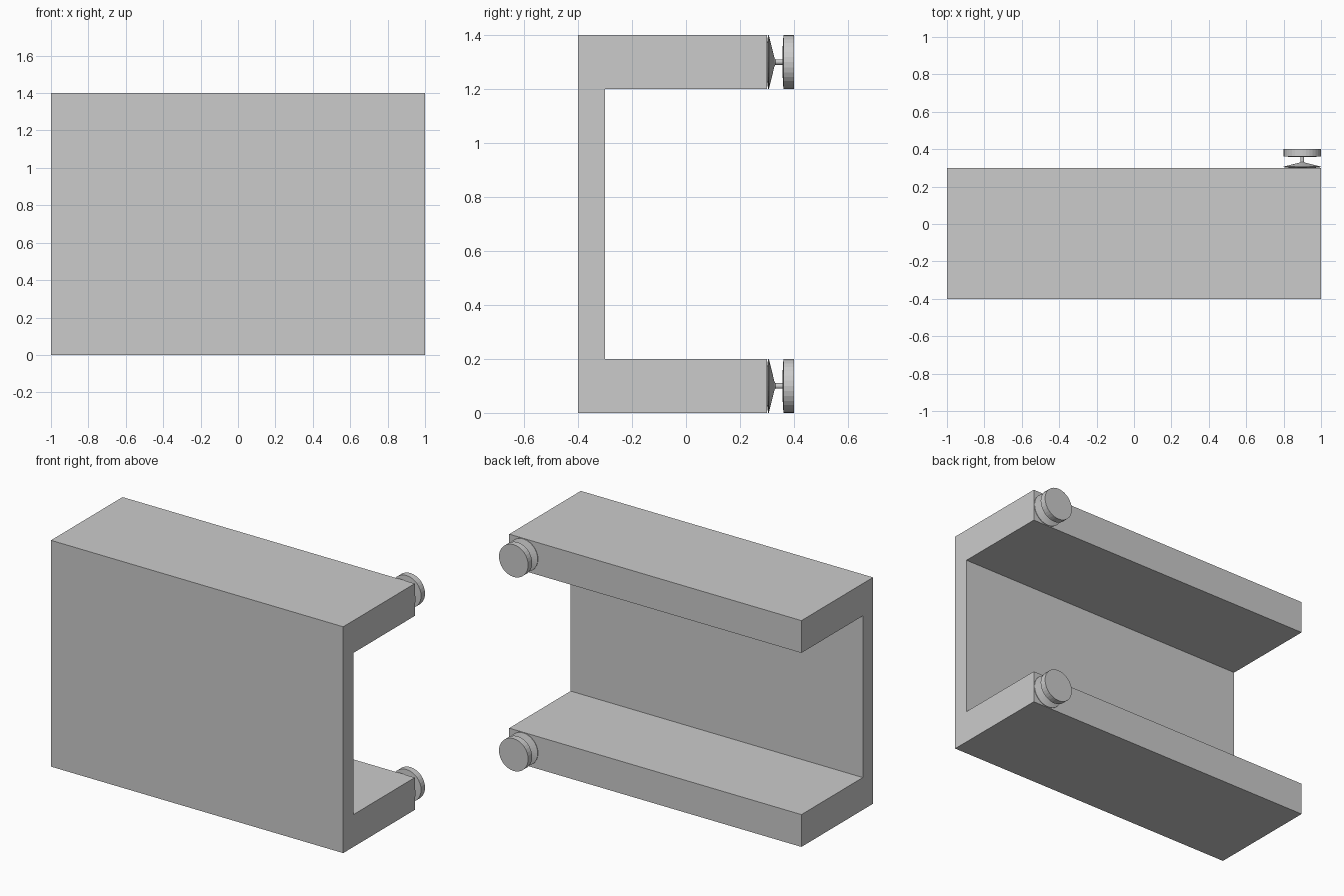
import bpy, bmesh
from math import cos, sin, tau

if "Cube" in bpy.data.objects:
    bpy.data.objects.remove(bpy.data.objects["Cube"])


def make_object(name, bm):
    bmesh.ops.recalc_face_normals(bm, faces=bm.faces)
    mesh = bpy.data.meshes.new(name)
    bm.to_mesh(mesh)
    bm.free()
    obj = bpy.data.objects.new(name, mesh)
    bpy.context.collection.objects.link(obj)
    return obj


def extrude_x(name, profile, x0, x1):
    bm = bmesh.new()
    face = bm.faces.new([bm.verts.new((x0, y, z)) for y, z in profile])
    ext = bmesh.ops.extrude_face_region(bm, geom=[face])
    verts = [v for v in ext["geom"] if isinstance(v, bmesh.types.BMVert)]
    bmesh.ops.translate(bm, verts=verts, vec=(x1 - x0, 0, 0))
    return make_object(name, bm)


def lathe_y(name, profile, x, z, sides=32):
    # profile of (radius, y), closed with flat caps
    bm = bmesh.new()
    rings = [[bm.verts.new((x + r * cos(tau * i / sides), y, z + r * sin(tau * i / sides)))
              for i in range(sides)] for r, y in profile]
    for a, b in zip(rings, rings[1:]):
        for i in range(sides):
            j = (i + 1) % sides
            bm.faces.new((a[i], a[j], b[j], b[i]))
    bm.faces.new(rings[0])
    bm.faces.new(rings[-1])
    return make_object(name, bm)


# C-shaped channel: front panel with top and bottom shelves
extrude_x("channel_body", [(-0.4, 0), (0.3, 0), (0.3, 0.2), (-0.3, 0.2),
                           (-0.3, 1.2), (0.3, 1.2), (0.3, 1.4), (-0.4, 1.4)], -1, 1)

# Knobs: flared foot, thin neck and flat disc
knob = [(0.05, 0.298), (0.1, 0.304), (0.1, 0.307), (0.015, 0.328), (0.01, 0.332),
        (0.01, 0.357), (0.05, 0.358), (0.1, 0.361), (0.1, 0.4)]
for label, z in (("lower", 0.1), ("upper", 1.3)):
    lathe_y(label + "_knob", knob, 0.9, z)
